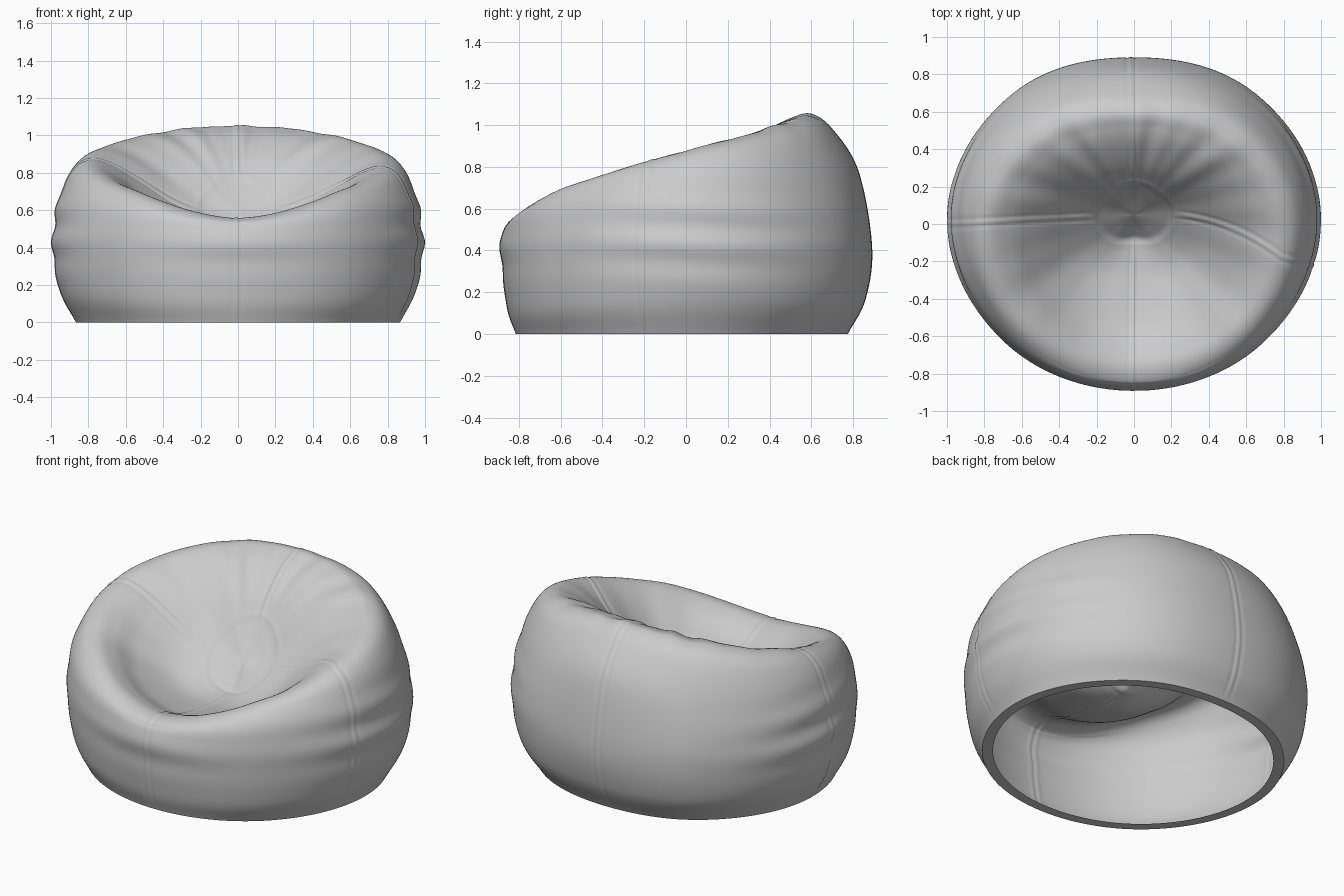
import bpy, bmesh
from math import sin, cos, pi, exp, radians
from mathutils import Vector

if "Cube" in bpy.data.objects:
    bpy.data.objects.remove(bpy.data.objects["Cube"])

# Cross-sections (radius, height) from seat disc edge, over the crest, down to the floor
FRONT = [(.13, .43), (.33, .43), (.58, .475), (.73, .54), (.82, .56),
         (.90, .535), (.935, .47), (.93, .32), (.905, .12), (.865, 0)]
FRONT_DIAG = [(.17, .475), (.38, .485), (.59, .58), (.72, .675), (.82, .715),
              (.90, .68), (.955, .57), (.97, .38), (.94, .14), (.875, 0)]
SIDE = [(.20, .595), (.36, .675), (.52, .78), (.66, .86), (.78, .89),
        (.88, .83), (.96, .65), (.99, .42), (.955, .18), (.865, 0)]
BACK_DIAG = [(.17, .725), (.29, .85), (.42, .945), (.53, .995), (.64, 1.01),
             (.75, .94), (.855, .72), (.915, .44), (.885, .17), (.785, 0)]
BACK = [(.17, .775), (.26, .885), (.37, .98), (.46, 1.03), (.55, 1.05),
        (.65, .98), (.775, .78), (.84, .42), (.81, .17), (.725, 0)]
KEYS = [[Vector(p) for p in s] for s in (FRONT, FRONT_DIAG, SIDE, BACK_DIAG, BACK)]
RING = KEYS + KEYS[3:0:-1]          # mirrored to a full turn of eight sections
CENTRE = Vector((0, .05, .575))
N, STEPS, DISC = 480, 12, 8


def spline(a, b, c, d, t):
    return b + .5 * t * (c - a + t * (2 * a - 5 * b + 4 * c - d + t * (3 * (b - c) + d - a)))


def section(turn):
    """Profile at a turn 0..1 measured from the front, anticlockwise."""
    k = int(turn * 8) % 8
    t = turn * 8 - int(turn * 8)
    q = [RING[(k + i) % 8] for i in (-1, 0, 1, 2)]
    pts = [spline(q[0][j], q[1][j], q[2][j], q[3][j], t) for j in range(10)]
    ext = [2 * pts[0] - pts[1]] + pts + [2 * pts[-1] - pts[-2]]
    out = [(spline(*ext[j:j + 4], s / STEPS), j + s / STEPS)
           for j in range(9) for s in range(STEPS)]
    out.append((pts[-1], 9.0))
    # flat hem turned in under the floor edge
    out += [(pts[-1] - Vector((d, 0)), 9.1) for d in (.02, .06)]
    return out


def bump(x, mid, width):
    return exp(-((x - mid) / width) ** 2)


def wrap(a):
    return (a + pi) % (2 * pi) - pi


def relief(phi, u, r, z):
    """Cloth folds and stitched seams, as an offset along the normal."""
    back = .5 + .5 * sin(phi)
    # gathers radiating over the seat back and crest
    d = .004 * bump(u, 2.6, 1.6) * (.2 + back) * (sin(13 * phi) + .7 * sin(21 * phi + 1))
    # sagging horizontal folds on the front and sides
    near = bump(wrap(phi), 0, .55) + bump(wrap(phi - pi), 0, .45) + .6 * bump(wrap(phi + pi / 2), 0, .5)
    if u > 5:
        d += .010 * near * bump(z, .48, .2) * sin(2 * pi * (z - .375) / .19 + .5 * sin(3 * phi))
    # four seams, each a slim welt between two shallow grooves
    right = -radians(16) * min(1, max(0, (r - .22) / .6))
    for a in (-pi / 2 - .01, pi / 2 + .02, pi + .05, right):
        s = wrap(phi - a) * r
        if abs(s) < .1 and 0 <= u < 8.9:
            fade = min(1, u / .6)
            d += fade * (.002 * bump(s, 0, .011) - .003 * (bump(s, .02, .01) + bump(s, -.02, .01)))
    # round seam about the seat disc
    d += .003 * bump(u, .12, .08) - .003 * bump(u, -.1, .08)
    return d


# Bean bag shell: disc, seat, crest, wall and hem in one sheet
bm = bmesh.new()
mid = bm.verts.new(CENTRE)
cols, info = [], {}
for i in range(N):
    turn = i / N
    phi = turn * 2 * pi - pi / 2
    prof = section(turn)
    edge = prof[0][0]
    inner = []
    for k in range(1, DISC):
        t = k / DISC
        # bowl the disc so it meets the seat smoothly
        inner.append((Vector((edge.x * t, CENTRE.z + (edge.y - CENTRE.z) * t - .08 * (t * t - t ** 4) * (1 - t))), t - 1))
    col = []
    for p, u in inner + prof:
        v = bm.verts.new((p.x * cos(phi), p.x * sin(phi) + CENTRE.y, max(p.y, 0)))
        info[v] = (phi, u, p.x, p.y)
        col.append(v)
    cols.append(col)
for i in range(N):
    a, b = cols[i], cols[(i + 1) % N]
    bm.faces.new((mid, a[0], b[0]))
    for j in range(len(a) - 1):
        bm.faces.new((a[j], a[j + 1], b[j + 1], b[j]))
bm.normal_update()
moves = [(v, v.normal * relief(*info[v]) * min(1, max(0, info[v][3] / .1))) for v in info]
for v, m in moves:
    v.co += m

mesh = bpy.data.meshes.new("bean_bag_shell")
bm.to_mesh(mesh)
bm.free()
obj = bpy.data.objects.new("bean_bag_shell", mesh)
bpy.context.collection.objects.link(obj)
bpy.context.view_layer.objects.active = obj
obj.select_set(True)
bpy.ops.object.shade_smooth_by_angle(angle=radians(50))
